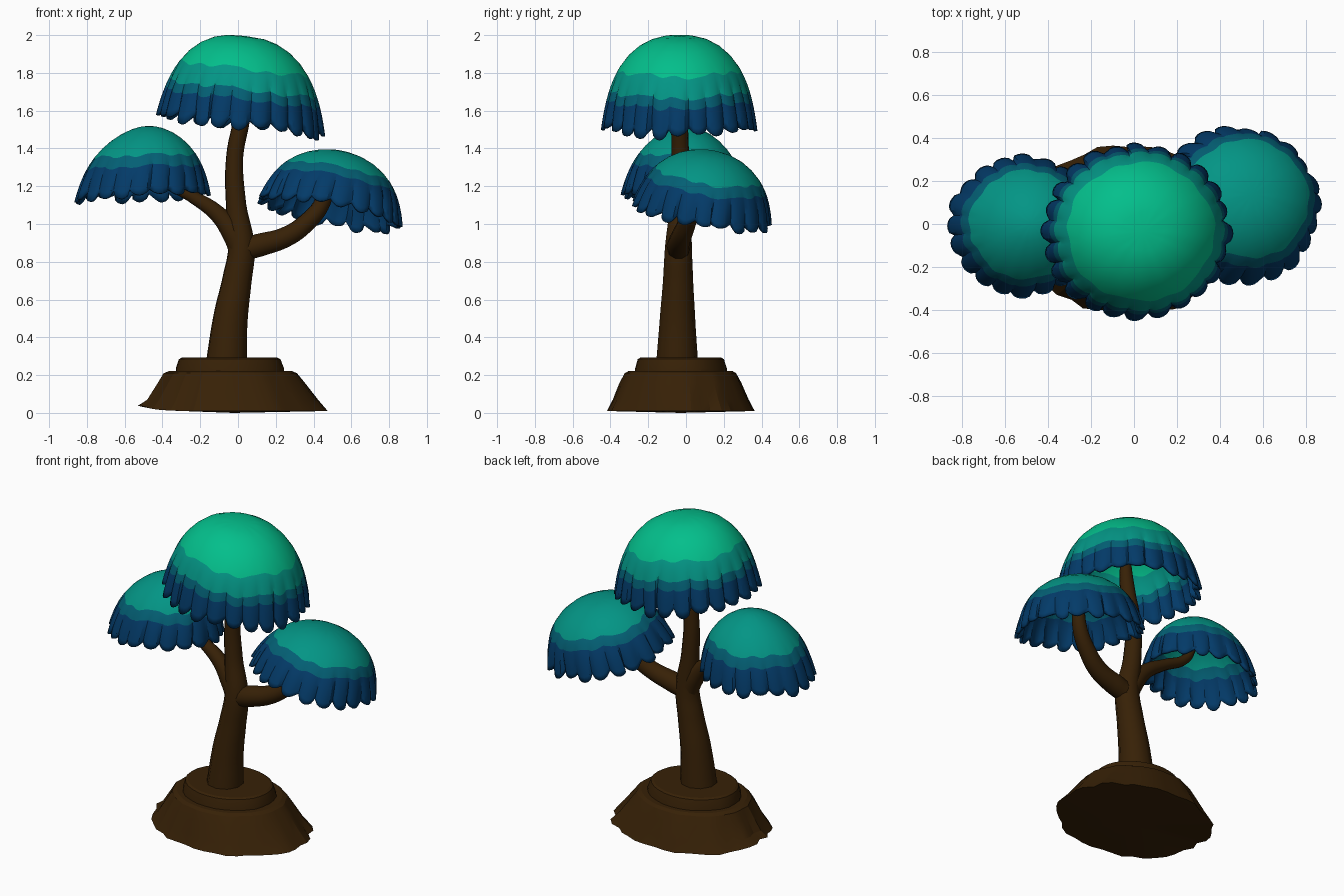
import bpy, bmesh, random
from math import sin, cos, pi, radians, ceil
from mathutils import Matrix, Vector

random.seed(4)
cube = bpy.data.objects.get("Cube")
if cube:
    bpy.data.objects.remove(cube, do_unlink=True)


def material(name, rgb):
    m = bpy.data.materials.new(name)
    m.use_nodes = True
    m.diffuse_color = (*rgb, 1)
    m.node_tree.nodes["Principled BSDF"].inputs["Base Color"].default_value = (*rgb, 1)
    return m


leaf_mats = [material("bright green", (0.001, 0.52, 0.26)),
             material("teal", (0.001, 0.3, 0.235)),
             material("blue teal", (0.001, 0.115, 0.175)),
             material("navy", (0.001, 0.043, 0.14))]
bark = material("dark bark", (0.038, 0.015, 0.002))


def add_object(name, bm, mats):
    bmesh.ops.recalc_face_normals(bm, faces=bm.faces)
    mesh = bpy.data.meshes.new(name)
    bm.to_mesh(mesh)
    bm.free()
    for m in mats:
        mesh.materials.append(m)
    ob = bpy.data.objects.new(name, mesh)
    bpy.context.collection.objects.link(ob)
    return ob


def smooth(ob, angle):
    bpy.ops.object.select_all(action='DESELECT')
    ob.select_set(True)
    bpy.context.view_layer.objects.active = ob
    bpy.ops.object.shade_smooth_by_angle(angle=radians(angle))


def bridge(bm, low, high, mat=0):
    n = len(low)
    for i in range(n):
        j = (i + 1) % n
        bm.faces.new((low[i], low[j], high[j], high[i])).material_index = mat


# Leaf canopy: a hollow tilted dome with rounded rim lobes and wavy colour bands
def canopy(name, centre, rx, ry, depth, power, tilt_x, tilt_y, skew, bands, lobes):
    per = 6
    cols = lobes * per
    place = (Matrix.Translation(centre) @ Matrix.Rotation(radians(tilt_y), 4, 'Y')
             @ Matrix.Rotation(radians(tilt_x), 4, 'X'))
    drop = [random.uniform(-0.04, 0.05) for _ in range(lobes)]
    bulge = [random.uniform(-0.025, 0.02) for _ in range(lobes)]
    sway = [random.uniform(-0.6, 0.6) for _ in range(lobes)]
    phase = random.uniform(0, 6)
    bm = bmesh.new()

    def ring(d):
        verts = []
        w = max(0, (d - 0.4) / 0.6)
        for i in range(cols):
            lobe = ((i + per // 2) // per) % lobes
            a = 2 * pi * (i + sway[lobe] * w) / cols
            tip = abs(cos(pi * i / per)) ** 0.6
            wave = 0.6 * sin(5 * a + phase) + 0.5 * sin(11 * a - phase) + 0.3 * sin(17 * a)
            e = max(d + 0.03 * wave * 4 * d * (1 - d), 0.001)
            r = e ** (1 / (power * (1 + 0.9 * e))) + w * (bulge[lobe] - 0.075 * (1 - tip))
            z = depth * (1 - e - w * w * (tip * (0.09 + drop[lobe]) - 0.06))
            verts.append(bm.verts.new(place @ Vector((rx * r * cos(a) + skew * (1 - e),
                                                      ry * r * sin(a), z))))
        return verts

    edges = [0.012, *bands, 1.0]
    last = ring(edges[0])
    top = bm.verts.new(place @ Vector((skew, 0, depth)))
    first = 0 if bands[0] > 0.02 else 1
    for i in range(cols):
        bm.faces.new((last[i], last[(i + 1) % cols], top)).material_index = first
    for k in range(first, 4):
        a = edges[0] if k == first else edges[k]
        b = edges[k + 1]
        steps = ceil((b - a) / 0.09)
        for s in range(1, steps + 1):
            t = s / steps
            if k == first:
                t = t ** 1.6
            new = ring(a + (b - a) * t)
            bridge(bm, new, last, k)
            last = new
    ob = add_object(name, bm, leaf_mats)
    shell = ob.modifiers.new("leaf thickness", 'SOLIDIFY')
    shell.thickness = 0.018
    shell.offset = -1
    smooth(ob, 24)


canopy("top_canopy", (0.014, -0.035, 1.525), 0.445, 0.415, 0.47, 2.9, 0, 7, -0.03,
       (0.37, 0.6, 0.71), 24)
canopy("right_canopy", (-0.51, -0.01, 1.15), 0.36, 0.335, 0.368, 2.1, -2, -2, 0.045,
       (0, 0.44, 0.6), 20)
canopy("left_canopy", (0.486, 0.085, 1.062), 0.392, 0.375, 0.33, 2.5, -9, 11, 0,
       (0, 0.37, 0.53), 22)


# Trunk and branches: tapered round tubes along smooth paths
def limb(name, points):
    curve = bpy.data.curves.new(name, 'CURVE')
    curve.dimensions = '3D'
    curve.bevel_depth = 1.0
    curve.bevel_resolution = 3
    curve.resolution_u = 6
    curve.use_fill_caps = True
    spline = curve.splines.new('BEZIER')
    spline.bezier_points.add(len(points) - 1)
    for bp, (x, y, z, r) in zip(spline.bezier_points, points):
        bp.co = (x, y, z)
        bp.radius = r
        bp.handle_left_type = bp.handle_right_type = 'AUTO'
    curve.materials.append(bark)
    ob = bpy.data.objects.new(name, curve)
    bpy.context.collection.objects.link(ob)
    bpy.ops.object.select_all(action='DESELECT')
    ob.select_set(True)
    bpy.context.view_layer.objects.active = ob
    bpy.ops.object.convert(target='MESH')
    smooth(bpy.context.object, 50)


limb("trunk", [(-0.062, -0.047, 0.25, 0.112), (-0.04, -0.045, 0.5, 0.094),
               (-0.006, -0.042, 0.7, 0.08), (0.018, -0.04, 0.87, 0.072),
               (-0.01, -0.03, 1.1, 0.055), (-0.017, -0.03, 1.36, 0.046),
               (0.02, -0.035, 1.56, 0.045), (0.04, -0.035, 1.8, 0.03)])
limb("right_branch", [(0.03, -0.04, 0.82, 0.065), (-0.03, -0.037, 0.955, 0.06),
                      (-0.115, -0.03, 1.06, 0.046), (-0.25, -0.02, 1.15, 0.034),
                      (-0.4, -0.01, 1.24, 0.03), (-0.47, 0, 1.38, 0.02)])
limb("left_branch", [(0.02, -0.04, 0.86, 0.06), (0.11, -0.038, 0.887, 0.064),
                     (0.25, -0.025, 0.93, 0.056), (0.36, 0.005, 1.005, 0.05),
                     (0.45, 0.04, 1.12, 0.043), (0.48, 0.07, 1.28, 0.032)])


# Ground mound: ragged skirt with a flat slab on top
def mound(name, levels, sides, rough):
    bm = bmesh.new()
    jag = [random.uniform(-1, 1) for _ in range(sides)]
    last = None
    for k, (cx, rx, ry, z) in enumerate(levels):
        ring = []
        for i in range(sides):
            a = 2 * pi * i / sides
            fade = rough * (1 - k / len(levels))
            s = 1 + fade * (jag[i] + 0.4 * random.uniform(-1, 1))
            lift = 0.03 * max(0, -cos(a)) ** 6 if rough > 0.02 and k == 0 else 0
            ring.append(bm.verts.new((cx + rx * s * cos(a), -0.028 + ry * s * sin(a), z + lift)))
        if last:
            bridge(bm, last, ring)
        else:
            base = bm.verts.new((cx, -0.028, 0))
            for i in range(sides):
                bm.faces.new((ring[i], base, ring[(i + 1) % sides]))
        last = ring
    bm.faces.new(last)
    smooth(add_object(name, bm, [bark]), 20)


mound("mound_skirt", [(-0.025, 0.5, 0.392, 0.01), (-0.03, 0.448, 0.362, 0.07),
                      (-0.035, 0.388, 0.322, 0.16), (-0.04, 0.352, 0.295, 0.21),
                      (-0.04, 0.325, 0.275, 0.222)], 44, 0.032)
mound("mound_slab", [(-0.042, 0.29, 0.247, 0.2), (-0.042, 0.288, 0.243, 0.235),
                     (-0.044, 0.27, 0.228, 0.284), (-0.044, 0.255, 0.215, 0.292)], 28, 0.012)
